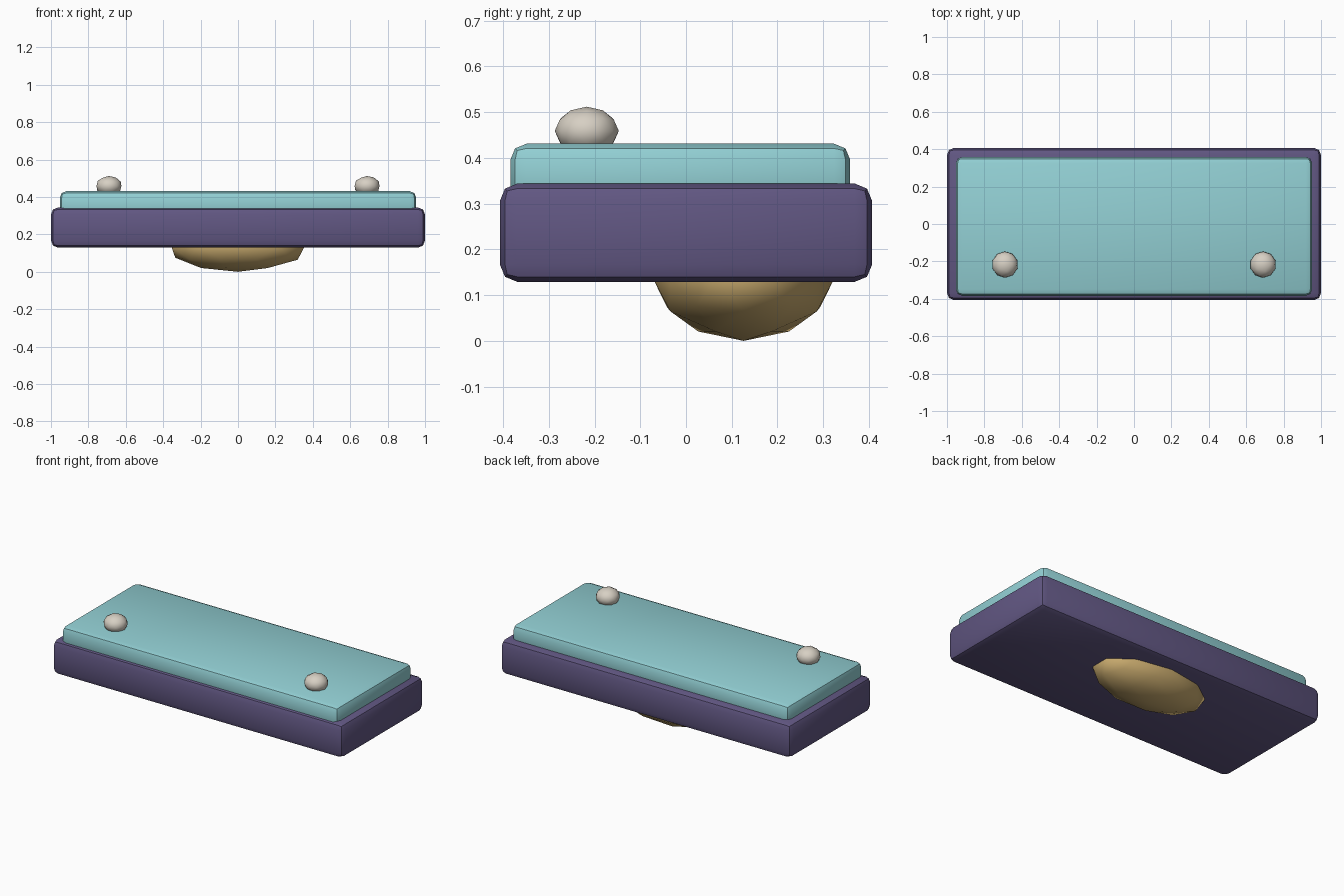
import bpy
import math

cube = bpy.data.objects.get("Cube")
if cube:
    bpy.data.objects.remove(cube, do_unlink=True)


def make_material(name, color):
    mat = bpy.data.materials.new(name)
    mat.use_nodes = True
    mat.diffuse_color = (*color, 1)
    bsdf = next(n for n in mat.node_tree.nodes if n.type == 'BSDF_PRINCIPLED')
    bsdf.inputs["Base Color"].default_value = (*color, 1)
    return mat


purple = make_material("dark purple", (0.12, 0.095, 0.225))
teal = make_material("pale teal", (0.29, 0.63, 0.66))
gold = make_material("warm gold", (0.56, 0.39, 0.15))
ivory = make_material("warm ivory", (0.68, 0.63, 0.55))


def rounded_slab(name, low, high, bevel, mat):
    """Box between two corners with softened edges."""
    center = [(a + b) / 2 for a, b in zip(low, high)]
    bpy.ops.mesh.primitive_cube_add(size=1, location=center)
    obj = bpy.context.object
    obj.name = name
    obj.scale = [b - a for a, b in zip(low, high)]
    bpy.ops.object.transform_apply(location=False, rotation=False, scale=True)
    mod = obj.modifiers.new("soft edges", 'BEVEL')
    mod.width = bevel
    mod.segments = 2
    bpy.ops.object.modifier_apply(modifier=mod.name)
    obj.data.materials.append(mat)
    bpy.ops.object.shade_smooth_by_angle(angle=math.radians(30))
    return obj


def ellipsoid(name, center, radii, mat):
    """Low-poly ball stretched to three radii."""
    bpy.ops.mesh.primitive_ico_sphere_add(subdivisions=2, radius=1, location=center)
    obj = bpy.context.object
    obj.name = name
    obj.scale = radii
    bpy.ops.object.transform_apply(location=False, rotation=False, scale=True)
    obj.data.materials.append(mat)
    bpy.ops.object.shade_smooth()
    return obj


# Body and the slightly smaller panel on top
rounded_slab("base_body", (-1, -0.407, 0.129), (1, 0.407, 0.344), 0.038, purple)
rounded_slab("top_panel", (-0.953, -0.384, 0.29), (0.953, 0.359, 0.431), 0.035, teal)

# Rounded dome beneath the body
ellipsoid("bottom_dome", (0, 0.126, 0.136), (0.375, 0.198, 0.136), gold)

# Pair of knobs near the front edge
for side, x in (("left", 0.69), ("right", -0.69)):
    ellipsoid(side + "_knob", (x, -0.217, 0.459), (0.07, 0.07, 0.053), ivory)
